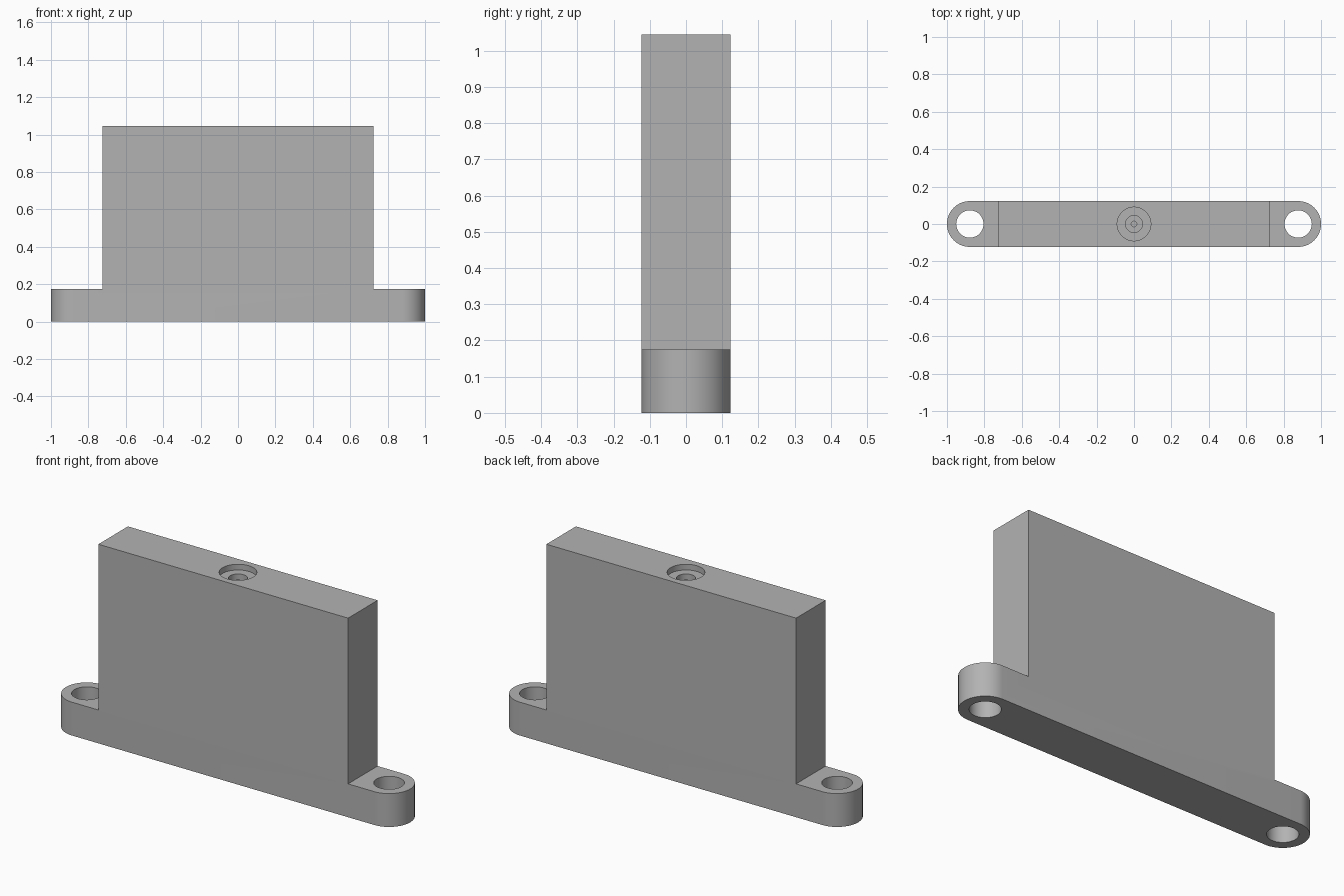
import bpy, bmesh
from math import pi, cos, sin, radians

if "Cube" in bpy.data.objects:
    bpy.data.objects.remove(bpy.data.objects["Cube"], do_unlink=True)

HALF_DEPTH = 0.1225
HEIGHT = 1.045
FOOT_HEIGHT = 0.175
BODY_HALF = 0.725
EAR_X = 1 - HALF_DEPTH
HOLE_RADIUS = 0.073

grey = bpy.data.materials.new("plain_grey")
grey.use_nodes = True
colour = (0.45, 0.45, 0.45, 1)
grey.diffuse_color = colour
grey.node_tree.nodes["Principled BSDF"].inputs["Base Color"].default_value = colour


def extrude_outline(name, points, bottom, top):
    """Make a solid by raising a flat outline."""
    bm = bmesh.new()
    face = bm.faces.new([bm.verts.new((x, y, bottom)) for x, y in points])
    raised = bmesh.ops.extrude_face_region(bm, geom=[face])["geom"]
    verts = [g for g in raised if isinstance(g, bmesh.types.BMVert)]
    bmesh.ops.translate(bm, verts=verts, vec=(0, 0, top - bottom))
    bmesh.ops.recalc_face_normals(bm, faces=bm.faces[:])
    mesh = bpy.data.meshes.new(name)
    bm.to_mesh(mesh)
    bm.free()
    obj = bpy.data.objects.new(name, mesh)
    mesh.materials.append(grey)
    bpy.context.collection.objects.link(obj)
    return obj


def arc(x, radius, start, end, steps):
    return [(x + radius * cos(start + (end - start) * i / steps),
             radius * sin(start + (end - start) * i / steps))
            for i in range(steps + 1)]


def cut(target, cutter):
    """Subtract a cutter and throw it away."""
    cutter.hide_render = True
    mod = target.modifiers.new("cut", "BOOLEAN")
    mod.operation = "DIFFERENCE"
    mod.solver = "EXACT"
    mod.object = cutter
    bpy.context.view_layer.objects.active = target
    bpy.ops.object.modifier_apply(modifier=mod.name)
    bpy.data.objects.remove(cutter, do_unlink=True)


# Block with rounded ends, full height
outline = (arc(EAR_X, HALF_DEPTH, -pi / 2, pi / 2, 32)
           + arc(-EAR_X, HALF_DEPTH, pi / 2, 3 * pi / 2, 32))
block = extrude_outline("mounting_block", outline, 0, HEIGHT)

# Shoulders cut down to the mounting ears, then the screw holes
for side in (-1, 1):
    a, b = side * BODY_HALF, side * 1.2
    shoulder = [(a, -0.3), (b, -0.3), (b, 0.3), (a, 0.3)]
    cut(block, extrude_outline("shoulder_cutter", shoulder, FOOT_HEIGHT, HEIGHT + 0.2))
    circle = arc(side * EAR_X, HOLE_RADIUS, 0, 2 * pi, 48)[:-1]
    cut(block, extrude_outline("screw_hole_cutter", circle, -0.1, FOOT_HEIGHT + 0.1))

# Stepped round socket in the top
for radius, depth in ((0.09, 0.03), (0.045, 0.06), (0.015, 0.1)):
    circle = arc(0, radius, 0, 2 * pi, 48)[:-1]
    cut(block, extrude_outline("socket_cutter", circle, HEIGHT - depth, HEIGHT + 0.1))

# Smooth round walls, sharp edges
bpy.ops.object.select_all(action="DESELECT")
block.select_set(True)
bpy.context.view_layer.objects.active = block
bpy.ops.object.shade_smooth_by_angle(angle=radians(30))
